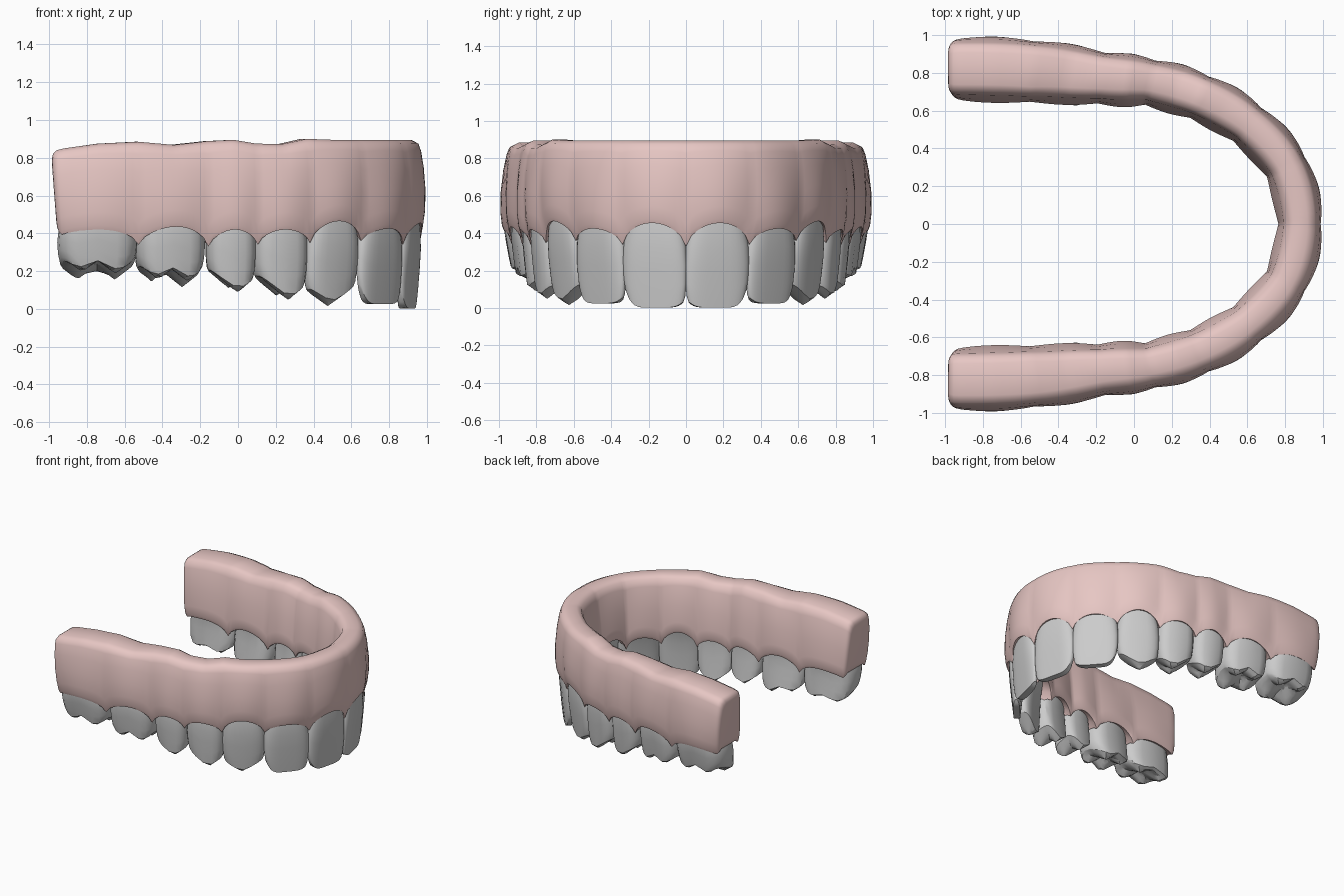
import bpy, bmesh, math
from mathutils import Vector

if "Cube" in bpy.data.objects:
    bpy.data.objects.remove(bpy.data.objects["Cube"])

# Outer arch: gaps between teeth, from the midline to behind the last molar (y > 0 half)
GAPS = [Vector(p) for p in [(.885, -.345), (.968, 0), (.885, .345), (.66, .6), (.387, .762),
                            (.108, .845), (-.155, .885), (-.525, .945), (-.955, .958), (-1.36, .94)]]
THICK = [.195, .195, .20, .21, .21, .24, .29, .29]         # gum thickness at each gap
GAP_Z = [.33, .34, .36, .35, .34, .33, .34, .39]           # gum tip height at each gap
APEX_Z = [.455, .425, .465, .42, .42, .435, .42]           # gum margin above each tooth
TOP_Z = [.895, .895, .895, .895, .895, .895, .9, .872, .875, .895, .888, .868, .885, .875, .845]


def catmull(a, b, c, d, t):
    return (b * 2 + (c - a) * t + (a * 2 - b * 5 + c * 4 - d) * t**2
            + (b * 3 - a - c * 3 + d) * t**3) * .5


def arch(s):
    i = min(int(s), 6)
    return catmull(*GAPS[i:i + 4], s - i)


def normal(s):
    t = arch(s + .01) - arch(s - .01) if s > .01 else Vector((0, 1))
    return Vector((t.y, -t.x)).normalized()


def lerp_list(vals, s):
    s = min(max(s, 0), len(vals) - 1)
    i = min(int(s), len(vals) - 2)
    return vals[i] + (vals[i + 1] - vals[i]) * (s - i)


def bridge(bm, rings):
    for a, b in zip(rings, rings[1:]):
        for i in range(len(a)):
            j = (i + 1) % len(a)
            bm.faces.new((a[i], a[j], b[j], b[i]))


def finish(bm, name, angle, mat=None):
    bmesh.ops.recalc_face_normals(bm, faces=bm.faces)
    me = bpy.data.meshes.new(name)
    bm.to_mesh(me)
    bm.free()
    ob = bpy.data.objects.new(name, me)
    bpy.context.collection.objects.link(ob)
    if mat:
        me.materials.append(mat)
    bpy.ops.object.select_all(action='DESELECT')
    ob.select_set(True)
    bpy.context.view_layer.objects.active = ob
    bpy.ops.object.shade_smooth_by_angle(angle=math.radians(angle))
    mir = ob.modifiers.new("mirror", 'MIRROR')
    mir.use_axis = (False, True, False)
    mir.merge_threshold = .0005


# Gum: scalloped cross-section swept along half the arch
OUTER = [(0, -.006), (.05, .003), (.2, .014), (.45, .016), (.7, .004), (.88, -.014), (.96, -.03), (1, -.07)]
INNER = [(1, .075), (.96, .04), (.85, .022), (.5, .003), (.2, -.008), (.05, -.005), (0, .005)]


def gum_ring(bm, s, shrink=1):
    i = min(int(s + 1e-6), 6)
    f = min(max(s - i, 0), 1)
    wave = max(math.sin(math.pi * f), 0)
    low = lerp_list(GAP_Z, s)
    rim = low + (APEX_Z[i] - low) * wave**.6
    top = lerp_list(TOP_Z, s * 2)
    th = lerp_list(THICK, s)
    p, n = arch(s), normal(s)
    prof = []
    for h, o in OUTER:
        prof.append((rim + (top - rim) * h, o + .007 * h - .008 * (1 - h) + (wave * .034 * (1 - h)**1.5)
                     + .012 * h))
    for h, o in INNER:
        prof.append((rim + (top - rim) * h, o - th - .005 * h - .02 * wave * (1 - h)))
    prof += [(rim + .02, .04 - th), (rim + .02, -.04)]
    cz, co = (rim + top) / 2, -th / 2
    ring = []
    for z, o in prof:
        z, o = cz + (z - cz) * shrink, co + (o - co) * shrink
        q = p + n * o
        # end face leans forward towards the teeth
        lean = max(0, s - 6.8) * .12 * max(0, top - z) / (top - rim)
        ring.append(bm.verts.new((q.x + lean, q.y, z)))
    return ring


pink = bpy.data.materials.new("gum_pink")
pink.diffuse_color = (.8, .57, .55, 1)
pink.use_nodes = True
pink.node_tree.nodes["Principled BSDF"].inputs["Base Color"].default_value = pink.diffuse_color
bm = bmesh.new()
rings = [gum_ring(bm, k / 12) for k in range(84)]
rings += [gum_ring(bm, s, k) for s, k in [(7, .985), (7.035, .95), (7.06, .9), (7.078, .82), (7.088, .7)]]
for v in rings[0]:
    v.co.y = 0
bridge(bm, rings)
bm.faces.new(rings[-1])
finish(bm, "gum", 50, pink)

# Teeth: rounded-box rings from the root down to the biting surface
LEVELS = [(0, .8), (.2, .88), (.4, .97), (.6, 1), (.8, .98), (.94, .94), (1, .88)]
ROOT_Z = .53


def tooth(name, idx, d_top, d_bot, tilt, tip, cusps, slope, depth, count=20, push=.012):
    a, b = GAPS[idx + 1], GAPS[idx + 2]
    t = (b - a).normalized()
    n = Vector((t.y, -t.x))
    mid, half = (a + b) / 2, (b - a).length / 2 * .99
    out = (arch(idx + .5) - mid).dot(n) + push

    def biting_z(u, v):
        if not cusps:
            return tip + (.08 if u > 0 else .03) * abs(u)**5
        return tip + min(depth, min(
            h + slope * math.hypot((u - cu) * half, (v - cv) * d_bot / 2) for cu, cv, h in cusps))

    def place(bm, u, v, k, wide):
        d = d_top + (d_bot - d_top) * k
        front = out - tilt * k**1.5 - (.02 * (1 - k / .3) if k < .3 else 0)
        q = mid + t * (u * half * wide) + n * (front - d / 2 + v * d / 2)
        z = ROOT_Z + (biting_z(u, v) - ROOT_Z) * k
        return bm.verts.new((q.x, q.y, z))

    shape = []
    for i in range(count):
        c, s = math.cos(2 * math.pi * i / count), math.sin(2 * math.pi * i / count)
        shape.append((math.copysign(abs(c)**.62, c), math.copysign(abs(s)**.75, s)))
    bm = bmesh.new()
    rings = [[place(bm, u, v, k, w) for u, v in shape] for k, w in LEVELS]
    for r in (.85, .7, .55, .4, .25, .1):
        rings.append([place(bm, u * r, v * r, 1, .88) for u, v in shape])
    bridge(bm, rings)
    bm.faces.new(rings[0])
    bm.faces.new(rings[-1])
    finish(bm, name, 25 if cusps else 35)


TWO = [(-.25, .6, 0), (-.05, -.6, .02)]
FOUR = [(-.5, .65, .03), (.45, .65, .04), (-.5, -.6, 0), (.5, -.6, .03)]
FIVE = FOUR[:3] + [(.55, -.55, .0), (0, -.8, .04)]
tooth("central_incisors", 0, .16, .05, .04, .002, None, 0, 0, 32)
tooth("lateral_incisors", 1, .16, .05, .04, .025, None, 0, 0, 32)
tooth("canines", 2, .18, .10, .045, .015, [(.1, 0, 0)], .65, .13, 28)
tooth("first_premolars", 3, .19, .19, .03, .045, TWO, .75, .13)
tooth("second_premolars", 4, .21, .21, .03, .085, TWO, .75, .12)
tooth("first_molars", 5, .27, .27, .035, .115, FOUR, .7, .11, push=.018)
tooth("second_molars", 6, .31, .28, .045, .155, FIVE, .65, .1, push=.028)
